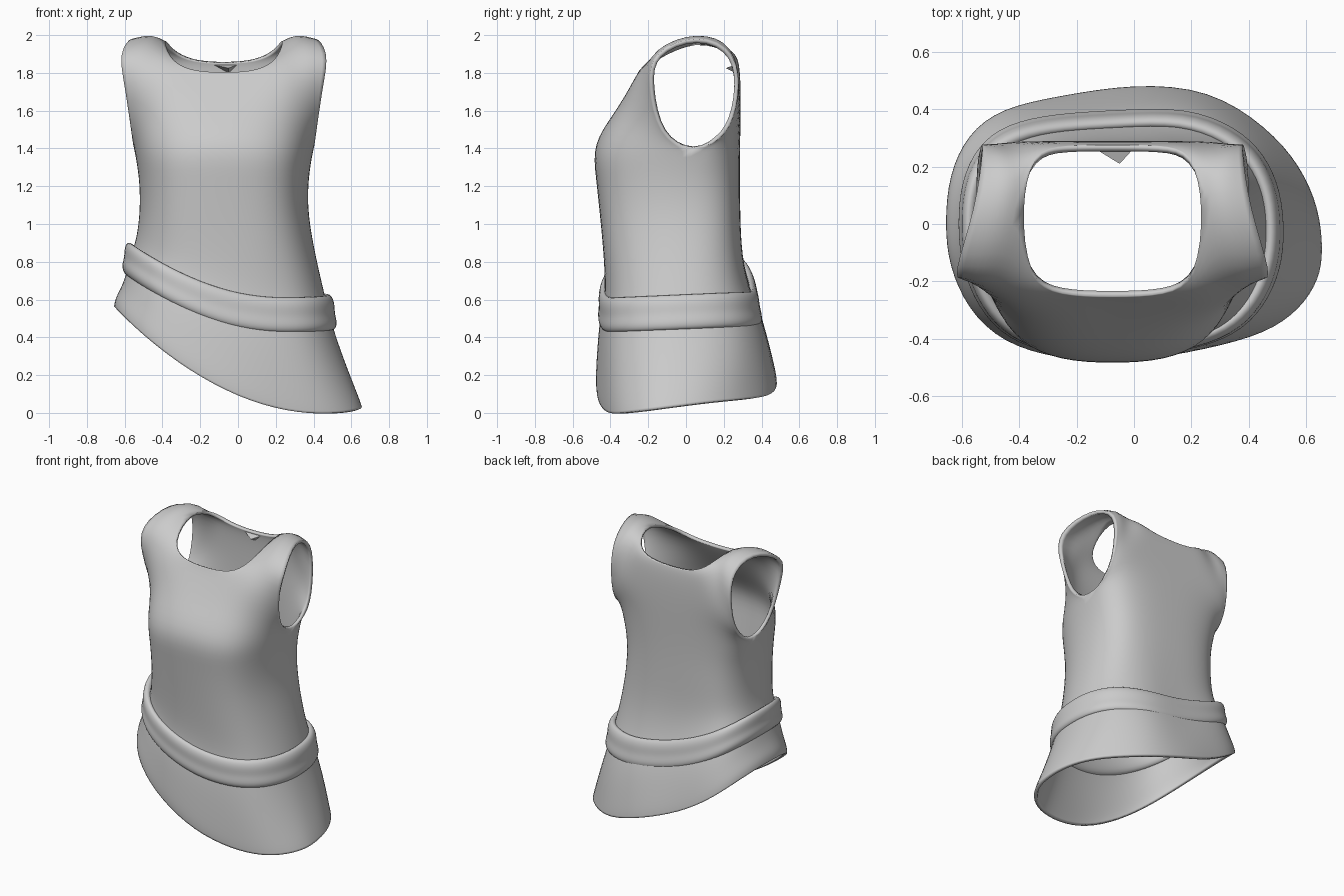
import bpy, bmesh
from mathutils import Vector

if "Cube" in bpy.data.objects:
    bpy.data.objects.remove(bpy.data.objects["Cube"])

CX = -0.075  # centre line of the upper garment

# Half cross-section, front centre to back centre (side point doubled, welded later)
RING = [(0, -1), (.4, -.98), (.7, -.86), (.88, -.62), (.98, -.3), (1, 0),
        (1, 0), (.98, .38), (.88, .7), (.7, .9), (.4, .99), (0, 1)]


def mirrored(half, cx):
    """Half row -> closed row around the body."""
    right = [Vector((cx + x, y, z)) for x, y, z in half]
    left = [Vector((cx - x, y, z)) for x, y, z in half[-2:0:-1]]
    return right + left


def belt_tilt(x):
    return .5 * max(0, .15 - x) ** 1.7


def hem_tilt(x):
    return .46 * max(0, .45 - x) ** 2


def ring(cx, w, f, b, zf, skew=0, rise=0, y0=0):
    """Body ring: centre, half width, front/back depth, height function,
    skew of the right hip, rise towards the back, centre y."""
    row = mirrored([(x * w, y0 + y * ((f + y0) if y < 0 else (b - y0)), 0) for x, y in RING], cx)
    for p in row:
        p.z = zf(p.x)
        p.z += rise * (p.y + .4) * (1 if p.x > 0 else max(.2, 1 + 2 * p.x))
        if p.x > .15:
            p.y -= skew * (p.x - .15) * (.2 + .5 * p.y)
            if p.y < 0:
                p.y *= 1 - .07 * skew
        elif p.y > 0 and p.x < .1:
            p.y *= 1 - .15 * skew * min(1, (.1 - p.x) / .2)
    return row


def build(name, rows, skip=(), close=False):
    bm = bmesh.new()
    vs = [[bm.verts.new(p) for p in r] for r in rows]
    n = len(rows[0])
    for i in range(len(rows) if close else len(rows) - 1):
        a, c = vs[i], vs[(i + 1) % len(rows)]
        for j in range(n):
            if j not in skip:
                k = (j + 1) % n
                bm.faces.new((a[j], a[k], c[k], c[j]))
    bmesh.ops.remove_doubles(bm, verts=bm.verts, dist=1e-4)
    me = bpy.data.meshes.new(name)
    bm.to_mesh(me)
    bm.free()
    for p in me.polygons:
        p.use_smooth = True
    ob = bpy.data.objects.new(name, me)
    bpy.context.collection.objects.link(ob)
    sub = ob.modifiers.new("smooth", 'SUBSURF')
    sub.levels = sub.render_levels = 2
    return ob


# Garment body: hem, skirt, waist and chest rings
rows = [
    ring(.0, .66, .48, .53, lambda x: -.005 + hem_tilt(x), 1, .09),
    ring(-.005, .65, .485, .525, lambda x: .04 + hem_tilt(x), 1, .09),
    ring(-.025, .595, .475, .475, lambda x: .24 + .5 * (hem_tilt(x) + belt_tilt(x)), .7, .06),
    ring(-.045, .545, .46, .42, lambda x: .45 + belt_tilt(x), .5, .04),
    ring(-.045, .51, .43, .35, lambda x: .6 + belt_tilt(x), .4, .03),
    ring(-.06, .475, .438, .30, lambda x: .82 + .5 * belt_tilt(x), .2),
    ring(CX, .445, .46, .288, lambda x: 1.06 + .1 * belt_tilt(x)),
    ring(CX, .45, .48, .285, lambda x: 1.25),
    ring(CX, .475, .50, .287, lambda x: 1.43 - .1 * abs(x - CX), y0=.04),
]
# Upper rows: front panel then back panel, armhole gap between them
front = [
    [(0, -.375, 1.59), (.17, -.38, 1.59), (.31, -.345, 1.58),
     (.41, -.275, 1.55), (.465, -.205, 1.51), (.485, -.135, 1.455)],
    [(0, -.29, 1.73), (.17, -.295, 1.73), (.31, -.285, 1.75),
     (.40, -.265, 1.77), (.475, -.235, 1.77), (.525, -.2, 1.74)],
    [(0, -.265, 1.775), (.18, -.265, 1.785), (.3, -.225, 1.85),
     (.36, -.155, 1.935), (.45, -.18, 1.94), (.56, -.185, 1.91)],
    [(0, -.255, 1.80), (.19, -.25, 1.81), (.295, -.19, 1.88),
     (.32, .06, 2.0), (.39, .06, 2.03), (.475, .06, 2.015)],
]
back = [
    [(.475, .215, 1.45), (.44, .265, 1.51), (.37, .287, 1.56),
     (.28, .29, 1.59), (.16, .29, 1.6), (0, .29, 1.6)],
    [(.455, .285, 1.66), (.42, .289, 1.71), (.36, .289, 1.75),
     (.28, .289, 1.76), (.16, .289, 1.75), (0, .289, 1.75)],
    [(.45, .28, 1.91), (.39, .265, 1.96), (.325, .23, 1.965),
     (.265, .28, 1.885), (.16, .282, 1.835), (0, .282, 1.83)],
    [(.475, .06, 2.015), (.39, .06, 2.03), (.32, .06, 2.0),
     (.28, .25, 1.925), (.17, .275, 1.865), (0, .275, 1.855)],
]
rows += [mirrored(f + b, CX) for f, b in zip(front, back)]
top = build("sleeveless_top", rows, skip=(5, 16))
shell = top.modifiers.new("cloth_thickness", 'SOLIDIFY')
shell.thickness = .022
shell.offset = -1

# Slanted sash: closed cross-section swept around the hips
section = [(-.03, -.08), (.02, -.105), (.04, -.06), (.028, -.01),
           (.036, .05), (.015, .1), (-.03, .08)]
build("hip_sash", [ring(-.045, .53 + o - .1 * dz, .435 + o, .375 + o - .15 * dz,
                        lambda x, dz=dz: .52 + dz + belt_tilt(x), .45, .04)
                   for o, dz in section], close=True)

# Small folded tag inside the back of the neck
me = bpy.data.meshes.new("neck_tag")
me.from_pydata([(-.14, .265, 1.845), (0, .265, 1.845), (-.05, .21, 1.825), (-.05, .262, 1.80)],
               [], [(0, 2, 1), (0, 3, 2), (1, 2, 3)])
bpy.context.collection.objects.link(bpy.data.objects.new("neck_tag", me))
